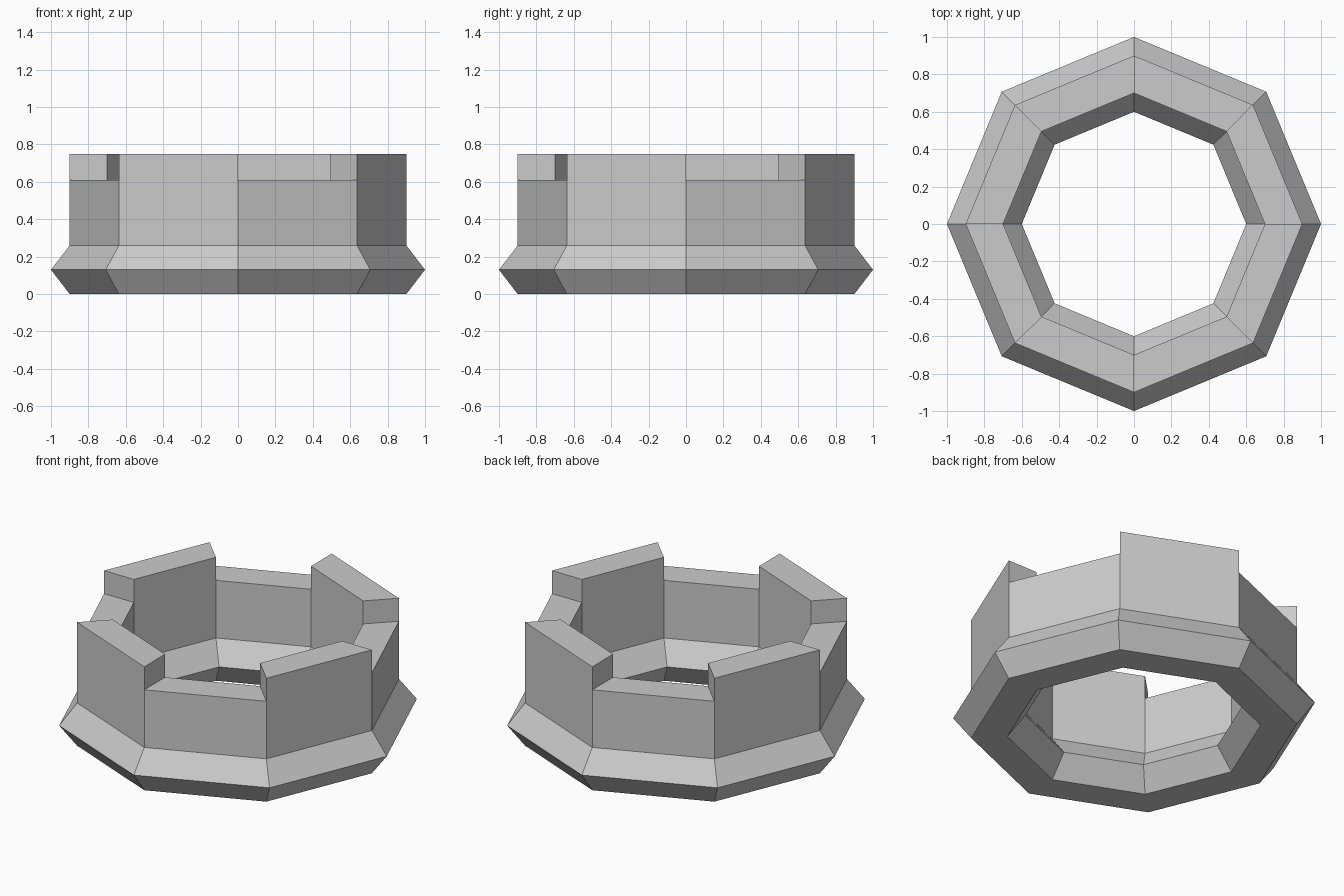
import bpy, bmesh
from math import cos, sin, pi

if "Cube" in bpy.data.objects:
    bpy.data.objects.remove(bpy.data.objects["Cube"])

SIDES = 8
WALL_TOP, MERLON_TOP = 0.61, 0.75
# closed cross-section (radius, height), wall flaring in and out at the foot
PROFILE = [(0.9, 0), (1.0, 0.13), (0.9, 0.26), (0.9, WALL_TOP),
           (0.7, WALL_TOP), (0.7, 0.26), (0.6, 0.13), (0.7, 0)]
TOP_EDGE = 3  # profile span forming the wall's top

bm = bmesh.new()

# octagonal ring wall
rings = []
for i in range(SIDES):
    a = 2 * pi * i / SIDES
    rings.append([bm.verts.new((r * cos(a), r * sin(a), z)) for r, z in PROFILE])

merlon_faces = []
n = len(PROFILE)
for i in range(SIDES):
    a, b = rings[i], rings[(i + 1) % SIDES]
    for j in range(n):
        k = (j + 1) % n
        face = bm.faces.new((a[j], b[j], b[k], a[k]))
        if j == TOP_EDGE and i % 2 == 1:
            merlon_faces.append(face)

# raised battlements on every other side
for face in merlon_faces:
    result = bmesh.ops.extrude_discrete_faces(bm, faces=[face])
    for v in result["faces"][0].verts:
        v.co.z = MERLON_TOP

bmesh.ops.recalc_face_normals(bm, faces=bm.faces)
mesh = bpy.data.meshes.new("tower_battlement")
bm.to_mesh(mesh)
bm.free()
bpy.context.collection.objects.link(bpy.data.objects.new("tower_battlement", mesh))
